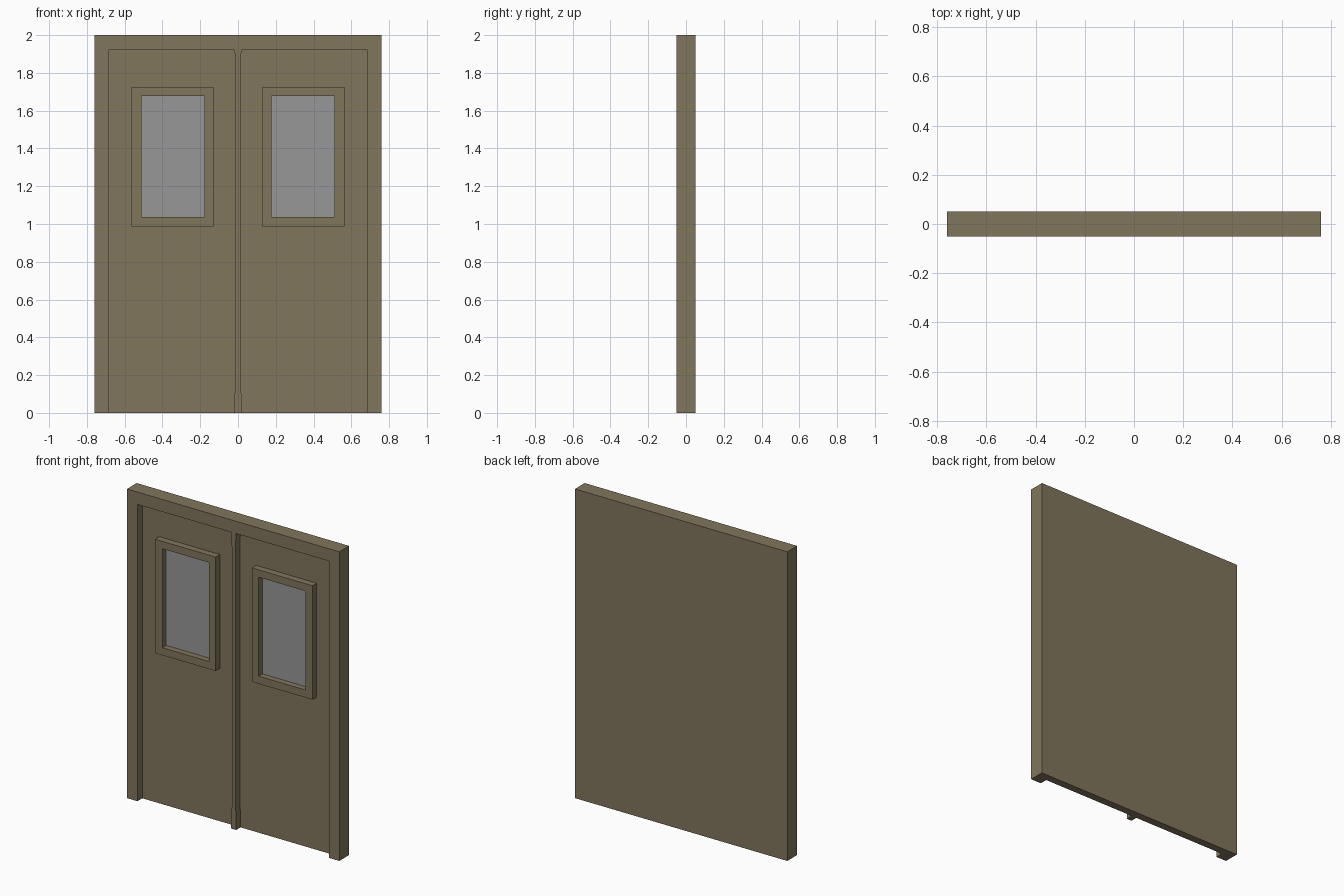
import bpy
import bmesh

cube = bpy.data.objects.get("Cube")
if cube:
    bpy.data.objects.remove(cube, do_unlink=True)


def material(name, rgb):
    mat = bpy.data.materials.new(name)
    mat.use_nodes = True
    mat.diffuse_color = (*rgb, 1)
    bsdf = next(n for n in mat.node_tree.nodes if n.type == "BSDF_PRINCIPLED")
    bsdf.inputs["Base Color"].default_value = (*rgb, 1)
    return mat


PAINT = material("olive_brown_paint", (0.22, 0.18, 0.11))
GLASS = material("grey_glass", (0.31, 0.31, 0.31))

# Depths: front of the surround, face of the doors, back of the panel
FRONT, DOOR, BACK = -0.05, 0.0, 0.05
WINDOW_FRONT = -0.043


def prism(name, outline, y0, y1, mat):
    """Extrude an (x, z) outline from y0 to y1."""
    bm = bmesh.new()
    face = bm.faces.new([bm.verts.new((x, y0, z)) for x, z in outline])
    ext = bmesh.ops.extrude_face_region(bm, geom=[face])
    verts = [v for v in ext["geom"] if isinstance(v, bmesh.types.BMVert)]
    bmesh.ops.translate(bm, verts=verts, vec=(0, y1 - y0, 0))
    bmesh.ops.recalc_face_normals(bm, faces=bm.faces)
    mesh = bpy.data.meshes.new(name)
    bm.to_mesh(mesh)
    bm.free()
    mesh.materials.append(mat)
    obj = bpy.data.objects.new(name, mesh)
    bpy.context.collection.objects.link(obj)
    return obj


def rect(x0, x1, z0, z1):
    return [(x0, z0), (x1, z0), (x1, z1), (x0, z1)]


def cut(obj, name, outline, y0, y1):
    cutter = prism(name, outline, y0, y1, PAINT)
    cutter.hide_render = True
    cutter.hide_set(True)
    cutter.display_type = "WIRE"
    mod = obj.modifiers.new("opening", "BOOLEAN")
    mod.operation = "DIFFERENCE"
    mod.solver = "EXACT"
    mod.object = cutter
    # Apply the cut and drop the cutter
    mesh = bpy.data.meshes.new_from_object(
        obj.evaluated_get(bpy.context.evaluated_depsgraph_get()))
    obj.modifiers.clear()
    obj.data = mesh
    bpy.data.objects.remove(cutter, do_unlink=True)


# Surround and door panel in one block, with the doorway recessed into the front
body = prism("door_panel_and_surround", rect(-0.76, 0.76, 0, 2), FRONT, BACK, PAINT)
cut(body, "doorway_cutter", rect(-0.685, 0.685, -0.1, 1.92), FRONT - 0.1, DOOR)

# Centre strip where the leaves meet, slightly wider at both ends
half = [(0.018, 0), (0.018, 0.1), (0.013, 0.14), (0.013, 1.82), (0.018, 1.92)]
prism("centre_strip", half + [(-x, z) for x, z in reversed(half)],
      -0.045, DOOR, PAINT)

# Raised window frames with glass set back at the door face
for side, label in ((-1, "right"), (1, "left")):
    def span(a, b):
        return sorted((side * a, side * b))

    trim = prism(label + "_window_frame", rect(*span(0.13, 0.563), 0.988, 1.725),
                 WINDOW_FRONT, DOOR, PAINT)
    opening = rect(*span(0.178, 0.512), 1.037, 1.677)
    cut(trim, label + "_window_cutter", opening, WINDOW_FRONT - 0.1, DOOR + 0.1)
    prism(label + "_window_glass", opening, DOOR - 0.004, DOOR, GLASS)
